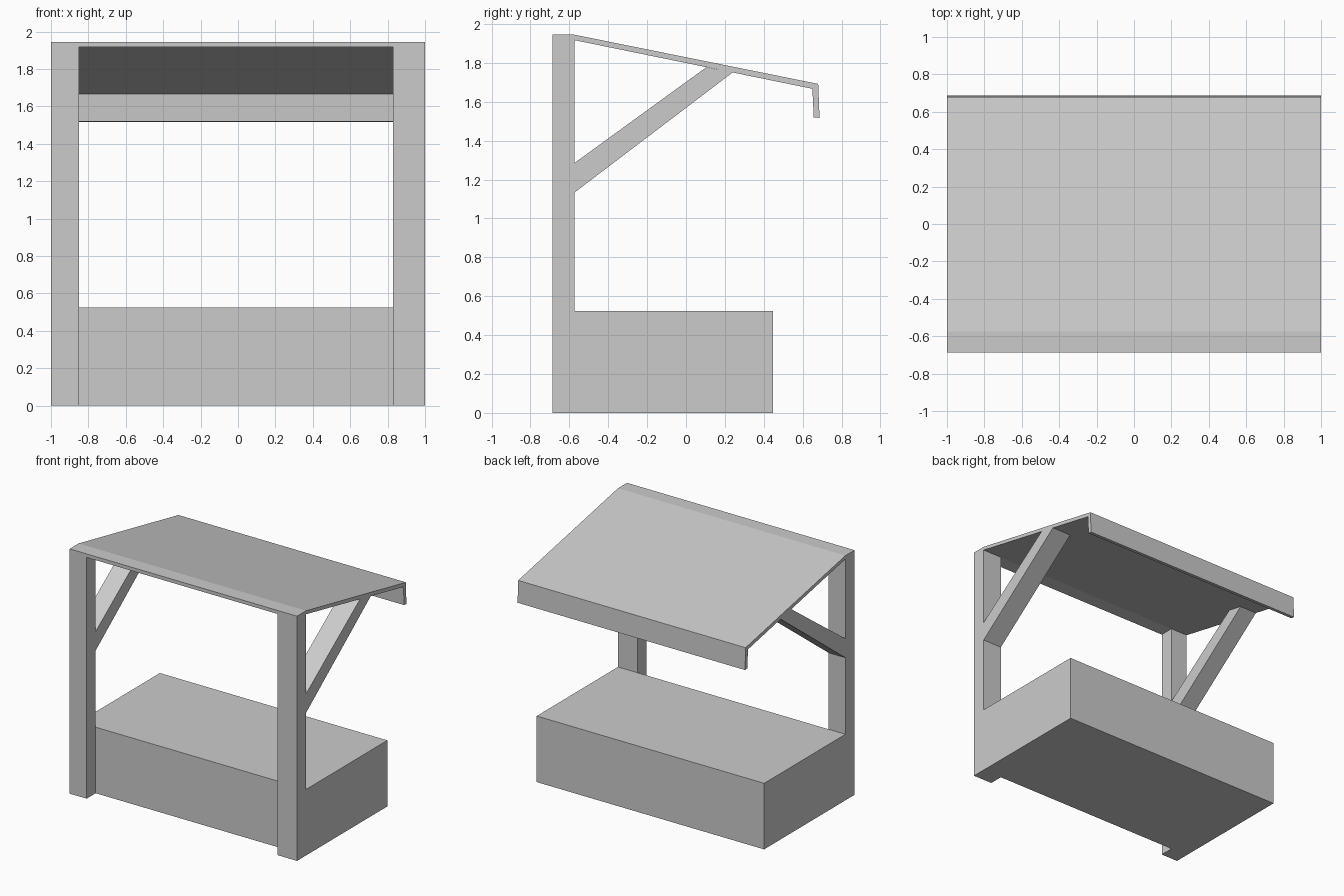
import bpy
import bmesh

if "Cube" in bpy.data.objects:
    bpy.data.objects.remove(bpy.data.objects["Cube"])


def extrude_profile(name, profile, x0, x1):
    """Extrude a (y, z) side profile from x0 to x1."""
    bm = bmesh.new()
    face = bm.faces.new([bm.verts.new((x0, y, z)) for y, z in profile])
    result = bmesh.ops.extrude_face_region(bm, geom=[face])
    moved = [v for v in result["geom"] if isinstance(v, bmesh.types.BMVert)]
    bmesh.ops.translate(bm, verts=moved, vec=(x1 - x0, 0, 0))
    bmesh.ops.recalc_face_normals(bm, faces=bm.faces)
    mesh = bpy.data.meshes.new(name)
    bm.to_mesh(mesh)
    bm.free()
    obj = bpy.data.objects.new(name, mesh)
    bpy.context.collection.objects.link(obj)
    return obj


FRONT, POST_BACK = -0.687, -0.574
BASE_BACK, BASE_TOP = 0.447, 0.525
ROOF_TOP, ROOF_UNDER = 1.945, 1.917

# Solid counter base behind the posts
extrude_profile("counter_base", [(POST_BACK, 0), (BASE_BACK, 0),
                                 (BASE_BACK, BASE_TOP), (POST_BACK, BASE_TOP)], -1, 1)

# Sloping roof with flat front strip and hanging rear lip
extrude_profile("roof", [(FRONT, ROOF_TOP), (POST_BACK, ROOF_TOP), (0.68, 1.692),
                         (0.687, 1.517), (0.657, 1.52), (0.65, 1.667),
                         (POST_BACK, ROOF_UNDER), (FRONT, ROOF_UNDER)], -1, 1)

# Posts and diagonal braces on each side
for side, x0, x1 in (("left", -1, -0.85), ("right", 0.83, 1)):
    extrude_profile(side + "_post", [(FRONT, 0), (POST_BACK, 0),
                                     (POST_BACK, ROOF_UNDER), (FRONT, ROOF_UNDER)], x0, x1)
    extrude_profile(side + "_brace", [(POST_BACK, 1.133), (0.24, 1.751),
                                      (0.105, 1.778), (POST_BACK, 1.285)], x0, x1)
